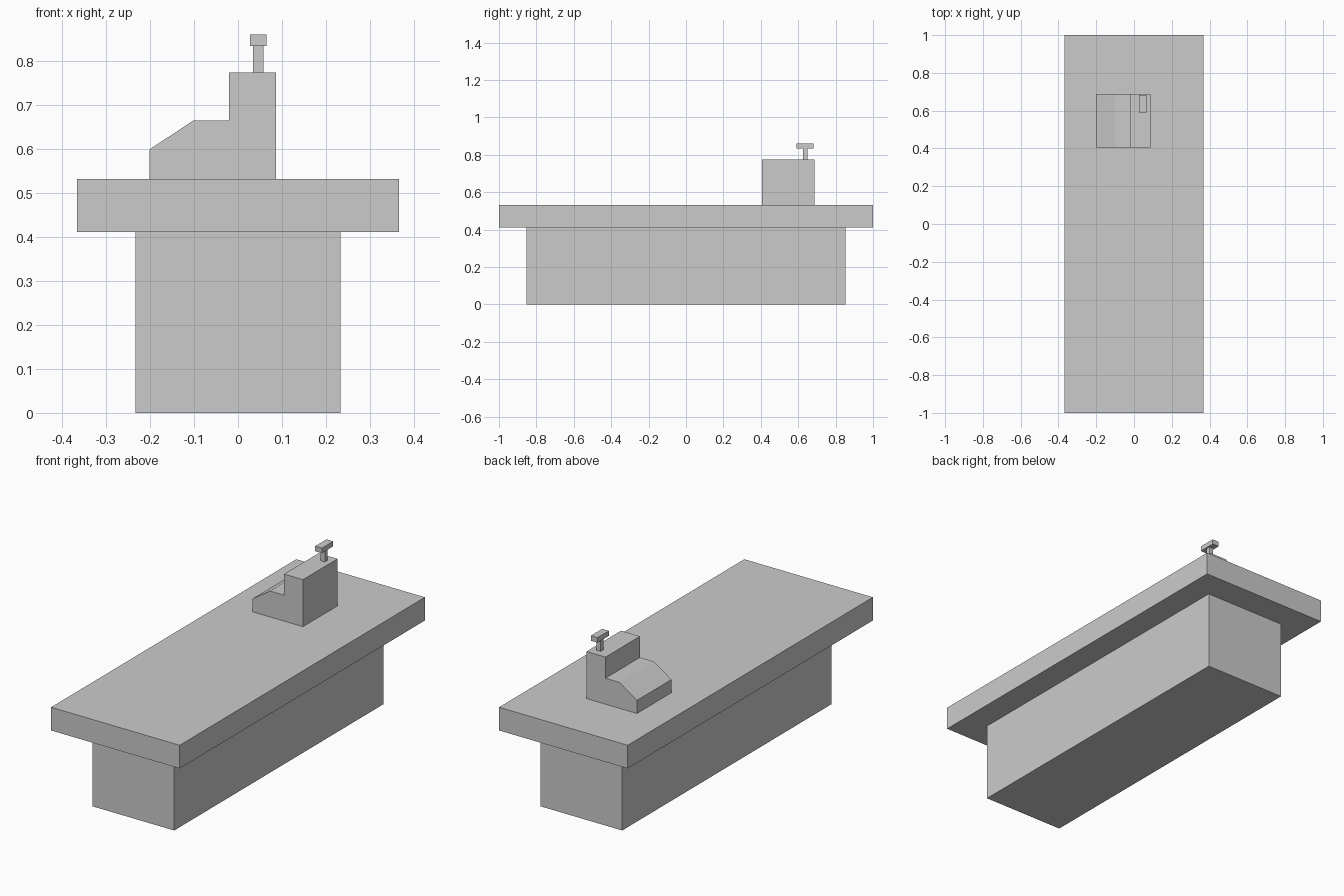
import bpy, bmesh

if "Cube" in bpy.data.objects:
    bpy.data.objects.remove(bpy.data.objects["Cube"])


def prism(name, profile, y0, y1):
    """Extrude an x/z profile from y0 to y1."""
    bm = bmesh.new()
    face = bm.faces.new([bm.verts.new((x, y0, z)) for x, z in profile])
    ext = bmesh.ops.extrude_face_region(bm, geom=[face])
    moved = [v for v in ext["geom"] if isinstance(v, bmesh.types.BMVert)]
    bmesh.ops.translate(bm, verts=moved, vec=(0, y1 - y0, 0))
    bmesh.ops.recalc_face_normals(bm, faces=bm.faces)
    mesh = bpy.data.meshes.new(name)
    bm.to_mesh(mesh)
    bm.free()
    obj = bpy.data.objects.new(name, mesh)
    bpy.context.collection.objects.link(obj)
    return obj


def box(name, x, y, z):
    return prism(name, [(x[0], z[0]), (x[1], z[0]), (x[1], z[1]), (x[0], z[1])], *y)


# Counter: recessed base and overhanging top
box("counter_base", (-0.233, 0.233), (-0.853, 0.853), (0, 0.412))
box("counter_top", (-0.367, 0.367), (-1, 1), (0.412, 0.532))

# Cash register with sloped keyboard and raised back
prism("register_body", [(-0.201, 0.532), (0.087, 0.532), (0.087, 0.775), (-0.021, 0.775),
                        (-0.021, 0.666), (-0.101, 0.666), (-0.201, 0.600)], 0.406, 0.687)

# Customer display on a short pole
box("display_pole", (0.034, 0.058), (0.625, 0.649), (0.775, 0.835))
box("display_head", (0.027, 0.065), (0.591, 0.683), (0.835, 0.861))
